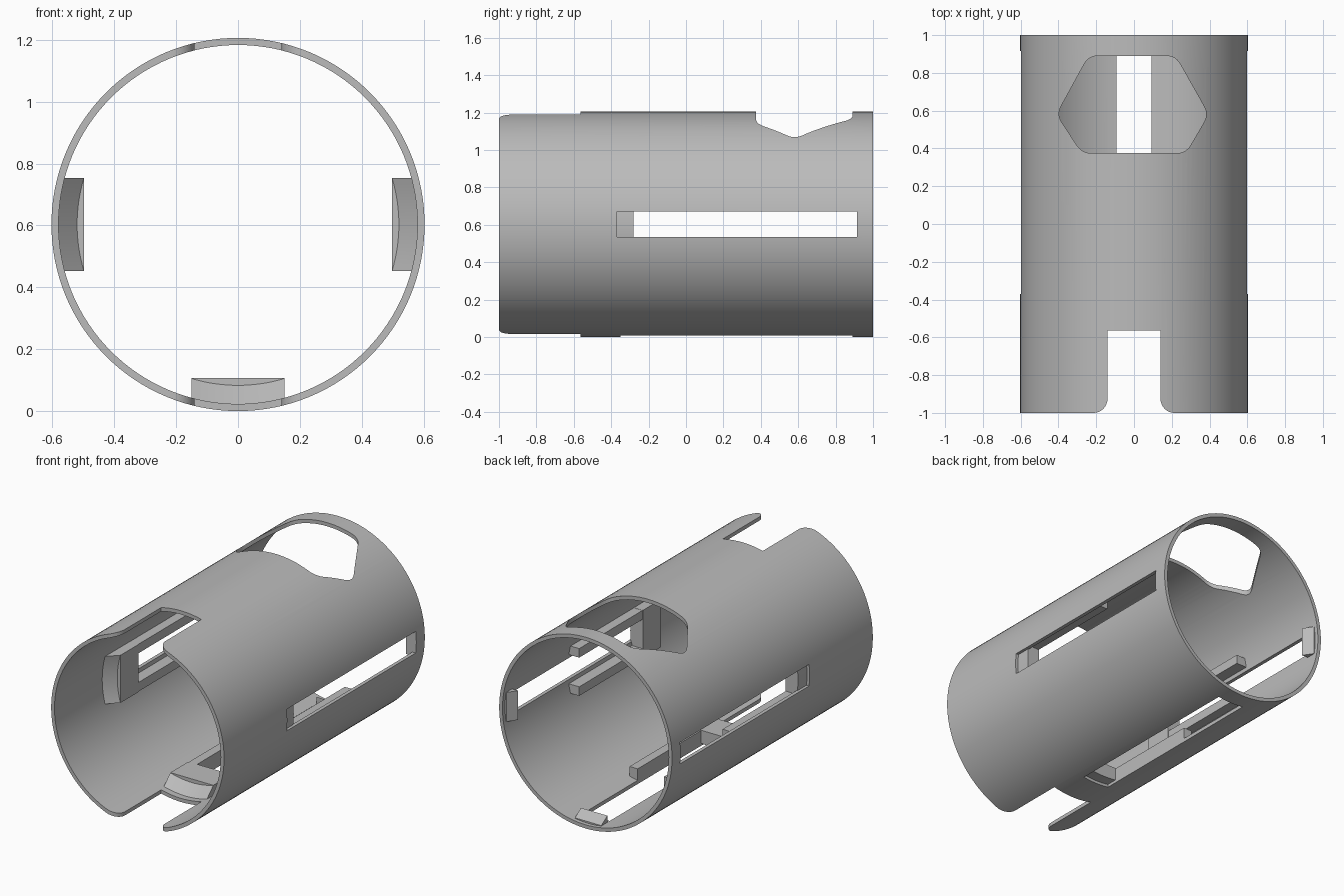
import bpy, bmesh, math
from mathutils import Vector, Matrix

if "Cube" in bpy.data.objects:
    bpy.data.objects.remove(bpy.data.objects["Cube"])

R_OUT, R_IN, ZC = 0.603, 0.58, 0.603
AXIS = Vector((0, 0, ZC))

grey = bpy.data.materials.new("plain_grey")
grey.use_nodes = True
colour = (0.5, 0.5, 0.5, 1)
grey.diffuse_color = colour
grey.node_tree.nodes["Principled BSDF"].inputs["Base Color"].default_value = colour


def make_object(name, bm):
    bmesh.ops.recalc_face_normals(bm, faces=bm.faces)
    mesh = bpy.data.meshes.new(name)
    bm.to_mesh(mesh)
    bm.free()
    mesh.materials.append(grey)
    obj = bpy.data.objects.new(name, mesh)
    bpy.context.collection.objects.link(obj)
    return obj


def sweep(name, rings, closed=False):
    """Skin a list of equal rings of points; cap the ends unless closed."""
    bm = bmesh.new()
    rows = [[bm.verts.new(p) for p in ring] for ring in rings]
    count = len(rows[0])
    pairs = list(zip(rows, rows[1:]))
    if closed:
        pairs.append((rows[-1], rows[0]))
    for a, b in pairs:
        for i in range(count):
            j = (i + 1) % count
            bm.faces.new((a[i], a[j], b[j], b[i]))
    if not closed:
        bm.faces.new(rows[0])
        bm.faces.new(rows[-1])
    return make_object(name, bm)


def prism(name, outline, z0, z1):
    return sweep(name, [[(x, y, z) for x, y in outline] for z in (z0, z1)])


def rounded(points, cut):
    """Round every corner of a polygon with a short curve."""
    out = []
    pts = [Vector(p) for p in points]
    for i, p in enumerate(pts):
        a = p + (pts[i - 1] - p).normalized() * cut
        b = p + (pts[(i + 1) % len(pts)] - p).normalized() * cut
        for k in range(7):
            t = k / 6
            out.append(a * (1 - t) ** 2 + p * 2 * t * (1 - t) + b * t * t)
    return out


def rectangle(x, y0, y1):
    return [(-x, y0), (x, y0), (x, y1), (-x, y1)]


def turn(obj, angle):
    """Swing a part from the bottom of the tube around its axis."""
    obj.data.transform(Matrix.Translation(AXIS) @ Matrix.Rotation(angle, 4, 'Y')
                       @ Matrix.Translation(-AXIS))


def smooth(obj):
    bpy.ops.object.select_all(action='DESELECT')
    obj.select_set(True)
    bpy.context.view_layer.objects.active = obj
    bpy.ops.object.shade_smooth_by_angle(angle=math.radians(25))


# Tube shell
SEG = 128
rings = []
for s in range(SEG):
    a = 2 * math.pi * s / SEG
    rings.append([(r * math.sin(a), y, ZC + r * math.cos(a))
                  for r, y in ((R_OUT, -1), (R_OUT, 1), (R_IN, 1), (R_IN, -1))])
tube = sweep("tube_shell", rings, closed=True)

# Front notches, top and bottom, with flared mouths
fillet = 0.075
side = [(0.14, -0.565)]
for k in range(9):
    a = math.pi / 2 * k / 8
    side.append((0.14 + fillet * (1 - math.cos(a)), -1 + fillet * (1 - math.sin(a))))
side.append((0.14 + fillet, -1.1))
notch = side + [(-x, y) for x, y in reversed(side)]
cutters = [prism("notch_cutter", notch, -0.1, 1.4)]

# Six-sided window in the top
window = [(-0.41, 0.58), (-0.24, 0.89), (0.22, 0.89),
          (0.395, 0.58), (0.275, 0.375), (-0.275, 0.375)]
cutters.append(prism("window_cutter", rounded(window, 0.05), 0.75, 1.4))

# Long slots in the bottom and both sides
cutters.append(prism("bottom_slot_cutter", rectangle(0.092, -0.35, 0.89), -0.1, 0.3))
for label, angle in (("left", -math.pi / 2), ("right", math.pi / 2)):
    slot = prism(label + "_slot_cutter", rectangle(0.068, -0.37, 0.915), -0.1, 0.3)
    turn(slot, angle)
    cutters.append(slot)

for c in cutters:
    mod = tube.modifiers.new(c.name, 'BOOLEAN')
    mod.operation = 'DIFFERENCE'
    mod.solver = 'EXACT'
    mod.object = c
bpy.context.view_layer.update()
result = bpy.data.meshes.new_from_object(
    tube.evaluated_get(bpy.context.evaluated_depsgraph_get()))
tube.modifiers.clear()
tube.data = result
for c in cutters:
    bpy.data.objects.remove(c)
smooth(tube)


def wall_part(name, profile, t0, t1, angle, steps=16):
    """Profile of (y, depth, curved); curved points follow the tube wall."""
    rings = []
    for s in range(steps + 1):
        t = t0 + (t1 - t0) * s / steps
        rings.append([(t, y, ZC - (math.sqrt(d * d - t * t) if curved else d))
                      for y, d, curved in profile])
    obj = sweep(name, rings)
    turn(obj, angle)
    smooth(obj)


HOLD = 0.585
stop = [(-0.53, HOLD, True), (-0.46, 0.52, True), (-0.46, 0.497, False),
        (-0.28, 0.497, False), (-0.28, HOLD, True)]
rail = [(-0.29, 0.5, False), (0.35, 0.5, False), (0.35, HOLD, True), (-0.29, HOLD, True)]
wedge = [(0.915, 0.53, False), (0.975, 0.57, False), (0.975, HOLD, True), (0.915, HOLD, True)]

# Stop block, twin rails and rear wedge around each slot
for label, angle in (("bottom", 0), ("left", -math.pi / 2), ("right", math.pi / 2)):
    wall_part(label + "_stop_block", stop, -0.15, 0.15, angle)
    wall_part(label + "_rail_a", rail, 0.092, 0.149, angle, 4)
    wall_part(label + "_rail_b", rail, -0.149, -0.092, angle, 4)
    wall_part(label + "_rear_wedge", wedge, -0.092, 0.092, angle, 8)
